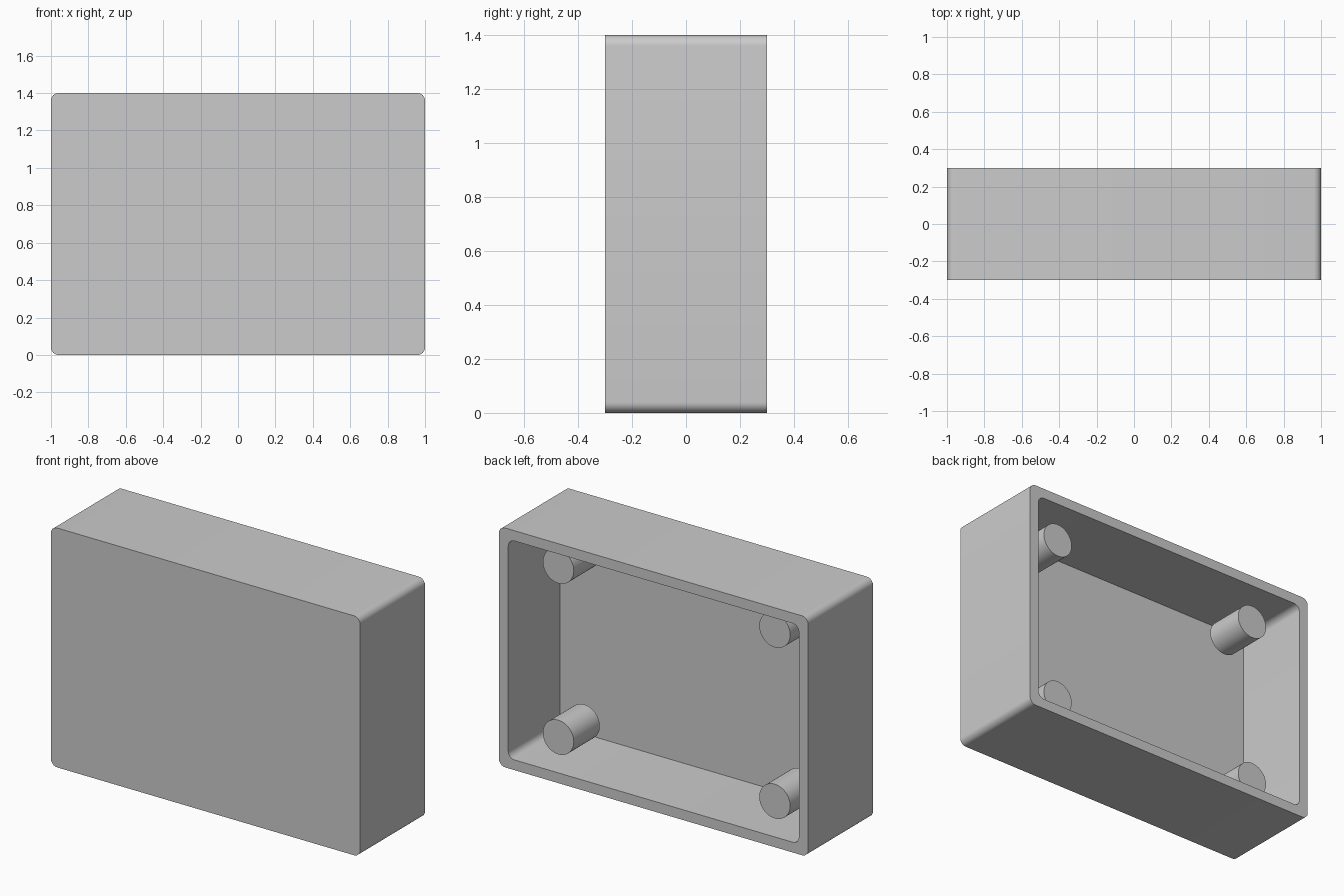
import bpy, bmesh, math
from mathutils import Matrix

if "Cube" in bpy.data.objects:
    bpy.data.objects.remove(bpy.data.objects["Cube"])

W, D, H = 2.0, 0.6, 1.4      # outer size
WALL, FLOOR_Y, R = 0.06, -0.18, 0.04


def finish(bm, name):
    bmesh.ops.recalc_face_normals(bm, faces=bm.faces)
    me = bpy.data.meshes.new(name)
    bm.to_mesh(me)
    bm.free()
    ob = bpy.data.objects.new(name, me)
    bpy.context.collection.objects.link(ob)
    bpy.ops.object.select_all(action='DESELECT')
    ob.select_set(True)
    bpy.context.view_layer.objects.active = ob
    bpy.ops.object.shade_smooth_by_angle(angle=math.radians(30))
    return ob


def rounded_ring(bm, inset, y, seg=8):
    """Rounded rectangle of vertices in the XZ plane."""
    hx, hz = W / 2 - inset - R, H / 2 - inset - R
    ring = []
    for i, (sx, sz) in enumerate([(1, 1), (-1, 1), (-1, -1), (1, -1)]):
        for k in range(seg + 1):
            a = math.pi / 2 * (i + k / seg)
            ring.append(bm.verts.new((sx * hx + R * math.cos(a), y,
                                      H / 2 + sz * hz + R * math.sin(a))))
    return ring


# Open-backed case: outer wall, rim, inner wall, inner floor
bm = bmesh.new()
rings = [rounded_ring(bm, 0, -D / 2), rounded_ring(bm, 0, D / 2),
         rounded_ring(bm, WALL, D / 2), rounded_ring(bm, WALL, FLOOR_Y)]
for a, b in zip(rings, rings[1:]):
    n = len(a)
    for i in range(n):
        j = (i + 1) % n
        bm.faces.new((a[i], a[j], b[j], b[i]))
bm.faces.new(rings[0])
bm.faces.new(rings[-1])
finish(bm, "case_shell")

# Four mounting posts inside the case
for side, x in (("left", -0.7), ("right", 0.7)):
    for level, z in (("lower", 0.2), ("upper", 1.2)):
        bm = bmesh.new()
        bmesh.ops.create_cone(
            bm, cap_ends=True, segments=48, radius1=0.1, radius2=0.1, depth=0.24,
            matrix=Matrix.Translation((x, 0.06, z)) @ Matrix.Rotation(math.pi / 2, 4, 'X'))
        finish(bm, f"mounting_post_{level}_{side}")
